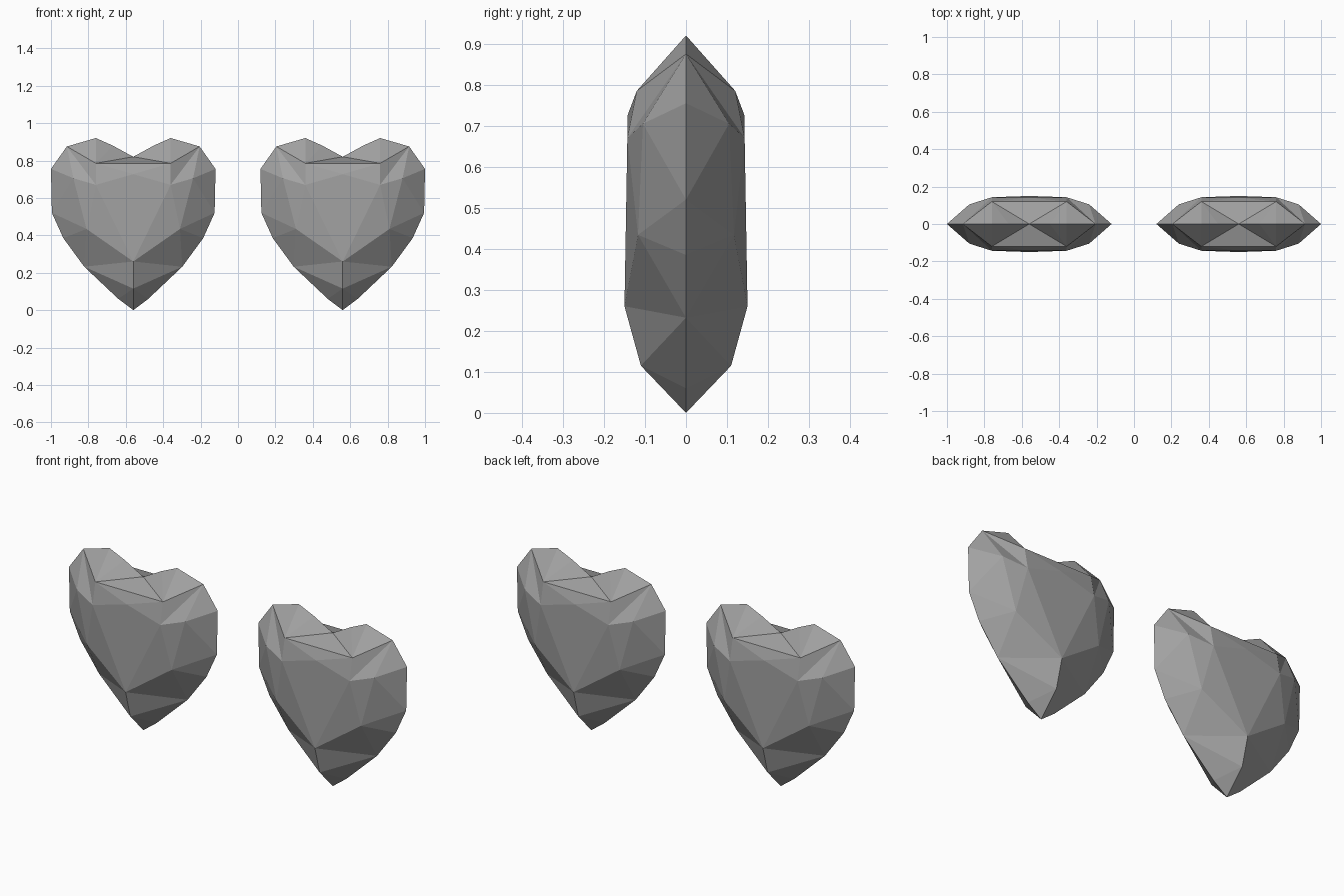
import bpy
import bmesh

cube = bpy.data.objects.get("Cube")
if cube:
    bpy.data.objects.remove(cube, do_unlink=True)

# One plain stone colour
grey = (0.36, 0.36, 0.36, 1)
stone = bpy.data.materials.new("grey_stone")
stone.use_nodes = True
stone.diffuse_color = grey
stone.node_tree.nodes["Principled BSDF"].inputs["Base Color"].default_value = grey

# Quarter of a cut heart: (x, depth, z), depth measured towards the front
points = {
    # outline, from the notch round to the tip
    "notch": (0, 0, 0.82), "inner": (0.11, 0, 0.88), "crown": (0.2, 0, 0.92),
    "shoulder": (0.355, 0, 0.875), "side": (0.44, 0, 0.755), "flank": (0.435, 0, 0.52),
    "waist": (0.374, 0, 0.385), "hip": (0.262, 0, 0.232), "ankle": (0.08, 0, 0.06),
    "tip": (0, 0, 0),
    # raised facet corners
    "ridge_mid": (0, 0.12, 0.785), "ridge": (0.2, 0.12, 0.785),
    "table_mid": (0, 0.142, 0.727), "table": (0.2, 0.143, 0.67),
    "cheek": (0.32, 0.105, 0.705), "belly": (0.25, 0.117, 0.434),
    "keel": (0, 0.15, 0.26), "keel_low": (0, 0.11, 0.115),
}

# Fans of facets: each hub corner with the chain of corners round it
fans = {
    "ridge": ["table", "table_mid", "ridge_mid", "notch", "inner",
              "crown", "shoulder", "table"],
    "cheek": ["table", "shoulder", "side", "flank", "belly", "table"],
    "belly": ["flank", "waist", "hip", "keel", "table"],
    "keel": ["table", "table_mid"],
    "keel_low": ["keel", "hip", "ankle", "tip"],
}


def make_heart(name, x):
    bm = bmesh.new()
    verts = {k: bm.verts.new((px, -d, z)) for k, (px, d, z) in points.items()}
    for hub, rim in fans.items():
        for a, b in zip(rim, rim[1:]):
            face = bm.faces.new((verts[hub], verts[a], verts[b]))
            face.normal_update()
            if face.normal.y > 0:
                face.normal_flip()
    mesh = bpy.data.meshes.new(name)
    bm.to_mesh(mesh)
    bm.free()
    mesh.materials.append(stone)
    heart = bpy.data.objects.new(name, mesh)
    heart.location.x = x
    bpy.context.collection.objects.link(heart)
    # Mirror left to right and front to back
    mirror = heart.modifiers.new("mirror", 'MIRROR')
    mirror.use_axis = (True, True, False)
    mirror.merge_threshold = 0.001


make_heart("left_heart", 0.56)
make_heart("right_heart", -0.56)
